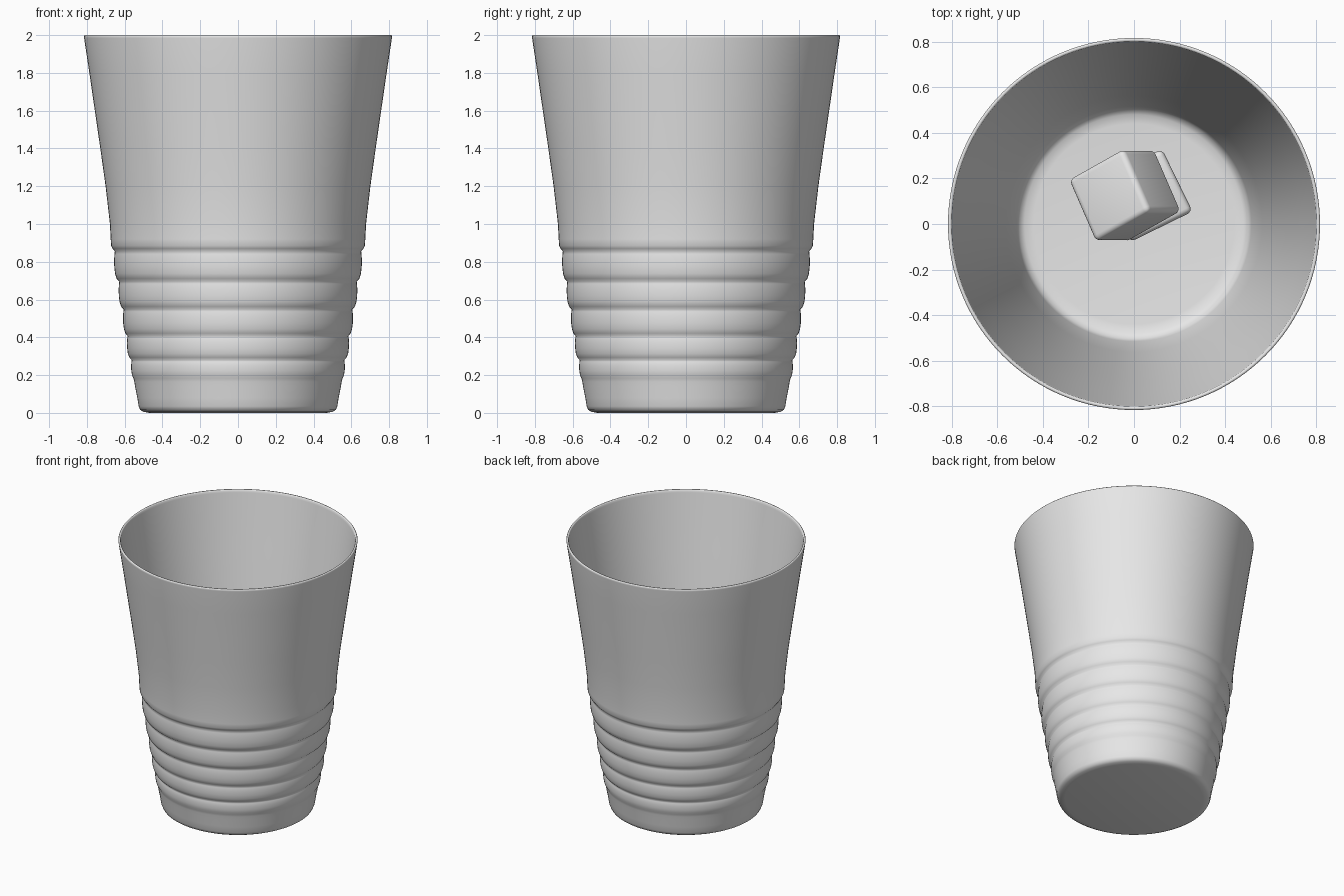
import bpy, bmesh, math
from mathutils import Matrix, Vector

if "Cube" in bpy.data.objects:
    bpy.data.objects.remove(bpy.data.objects["Cube"])

mat = bpy.data.materials.new("plain_grey")
mat.diffuse_color = (0.8, 0.8, 0.8, 1)
mat.use_nodes = True
mat.node_tree.nodes["Principled BSDF"].inputs["Base Color"].default_value = mat.diffuse_color


def finish(bm, name):
    bmesh.ops.recalc_face_normals(bm, faces=bm.faces)
    me = bpy.data.meshes.new(name)
    bm.to_mesh(me)
    bm.free()
    me.materials.append(mat)
    ob = bpy.data.objects.new(name, me)
    bpy.context.collection.objects.link(ob)
    for p in me.polygons:
        p.use_smooth = True
    return ob


def lathe(name, profile, steps=128):
    bm = bmesh.new()
    vs = [bm.verts.new((r, 0, z)) for r, z in profile]
    edges = [bm.edges.new(p) for p in zip(vs, vs[1:])]
    bmesh.ops.spin(bm, geom=vs + edges, cent=(0, 0, 0), axis=(0, 0, 1),
                   angle=2 * math.pi, steps=steps, use_merge=True)
    bmesh.ops.remove_doubles(bm, verts=bm.verts, dist=1e-4)
    return finish(bm, name)


# Outer wall: rounded foot, five beads, then the plain flared upper wall
profile = [(0, 0), (0.47, 0), (0.50, 0.006), (0.518, 0.016), (0.526, 0.035),
           (0.533, 0.08), (0.545, 0.14), (0.549, 0.165)]
grooves = [0.177, 0.288, 0.416, 0.558, 0.706, 0.865]
radii = [0.565, 0.587, 0.608, 0.631, 0.655]
for lo, hi, r in zip(grooves, grooves[1:], radii):
    h = hi - lo
    profile += [(r - 0.012, lo + 0.005), (r - 0.004, lo + 0.2 * h),
                (r, lo + 0.42 * h), (r + 0.001, lo + 0.65 * h),
                (r - 0.001, lo + 0.85 * h), (r - 0.003, hi - 0.01)]
profile += [(0.664, 0.870), (0.672, 0.885), (0.674, 0.92), (0.678, 1.0),
            (0.701, 1.2), (0.729, 1.4), (0.758, 1.6), (0.787, 1.8),
            (0.815, 1.985), (0.816, 1.995), (0.812, 2.0)]
# Rim and smooth inside down to the floor
profile += [(0.804, 2.0), (0.800, 1.994), (0.798, 1.98), (0.74, 1.6),
            (0.68, 1.2), (0.622, 0.8), (0.562, 0.4), (0.515, 0.10),
            (0.503, 0.07), (0.48, 0.055), (0.44, 0.05), (0, 0.05)]
lathe("cup", profile)


def ice_cube(name, centre, a, b, size=0.305):
    a = Vector(a).normalized()
    b = Vector(b)
    b = (b - a * b.dot(a)).normalized()
    c = a.cross(b)
    rot = Matrix((a, b, c)).transposed().to_4x4()
    bm = bmesh.new()
    bmesh.ops.create_cube(bm, size=size)
    bmesh.ops.bevel(bm, geom=bm.edges[:], offset=0.025, segments=4,
                    profile=0.5, affect='EDGES')
    bmesh.ops.transform(bm, matrix=Matrix.Translation(centre) @ rot,
                        verts=bm.verts)
    return finish(bm, name)


# One cube flat on the floor, one tipped on top of it
ice_cube("lower_ice_cube", (0.053, 0.125, 0.2025), (0.90, 0.44, 0), (0.41, -0.91, 0))
ice_cube("upper_ice_cube", (-0.04, 0.125, 0.54), (0.80, 0.45, 0.43), (0.40, -0.883, 0.22))
